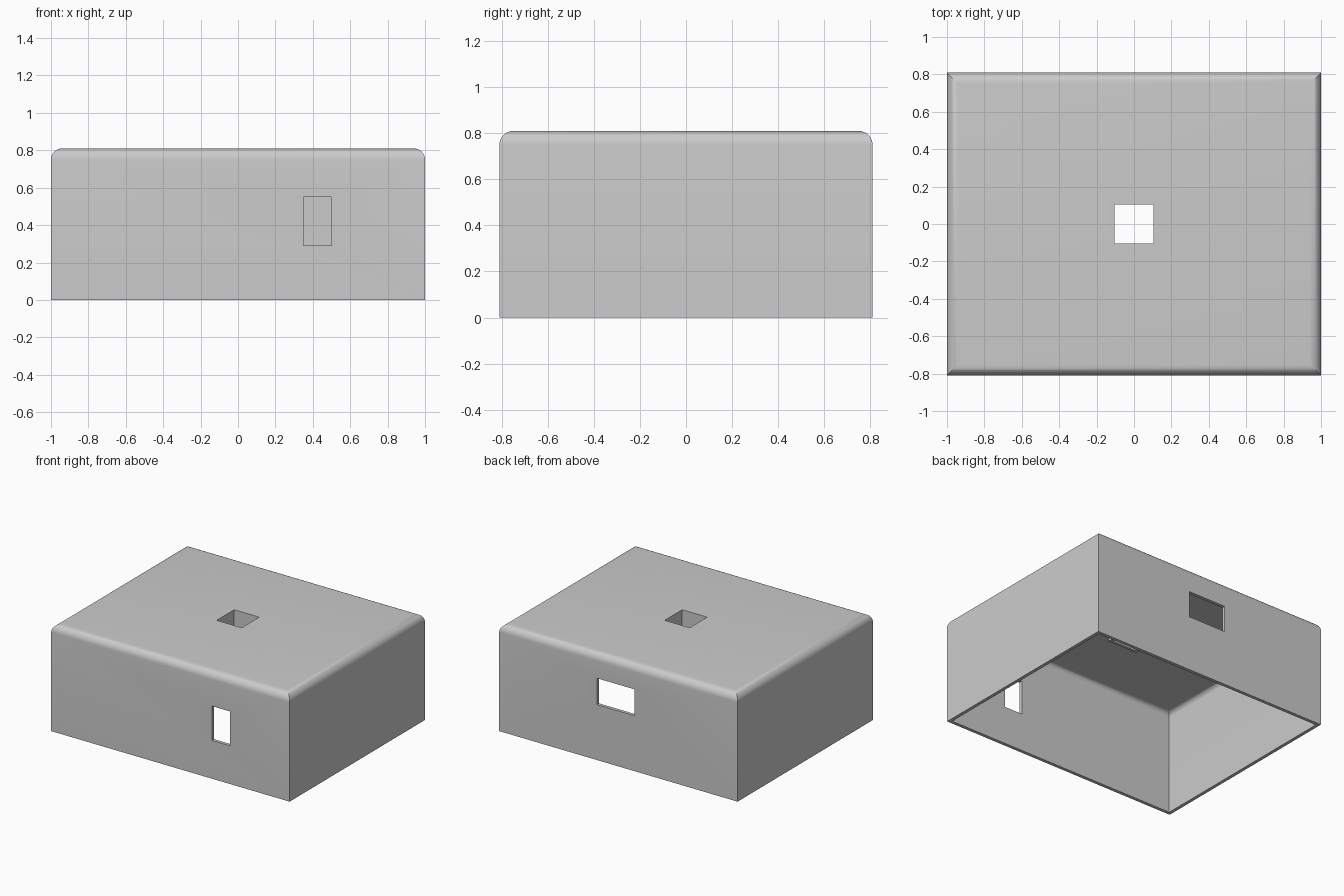
import bpy
import bmesh
from mathutils import Vector

if "Cube" in bpy.data.objects:
    bpy.data.objects.remove(bpy.data.objects["Cube"], do_unlink=True)

WALL = 0.025
HEIGHT = 0.81
HALF_X, HALF_Y = 1.0, 0.81
ROUND = 0.06
HOLE = 0.105
DUCT_BOTTOM = 0.66

grey = bpy.data.materials.new("plain_grey")
grey.use_nodes = True
colour = (0.6, 0.6, 0.6, 1)
grey.diffuse_color = colour
grey.node_tree.nodes["Principled BSDF"].inputs["Base Color"].default_value = colour


def box(name, low, high, radius=0):
    """Box between two corners, with optional rounding of its top edges."""
    low, high = Vector(low), Vector(high)
    bm = bmesh.new()
    bmesh.ops.create_cube(bm, size=1)
    for v in bm.verts:
        v.co = Vector([(high if v.co[i] > 0 else low)[i] for i in range(3)])
    if radius:
        top = [e for e in bm.edges if all(v.co.z > high.z - 0.001 for v in e.verts)]
        bmesh.ops.bevel(bm, geom=top, offset=radius, segments=8,
                        profile=0.5, affect='EDGES')
    bmesh.ops.recalc_face_normals(bm, faces=bm.faces)
    mesh = bpy.data.meshes.new(name)
    bm.to_mesh(mesh)
    bm.free()
    mesh.materials.append(grey)
    obj = bpy.data.objects.new(name, mesh)
    bpy.context.collection.objects.link(obj)
    return obj


def cut(target, cutters):
    """Subtract each cutter and apply the result."""
    bpy.ops.object.select_all(action='DESELECT')
    bpy.context.view_layer.objects.active = target
    target.select_set(True)
    for cutter in cutters:
        mod = target.modifiers.new("cut", 'BOOLEAN')
        mod.operation = 'DIFFERENCE'
        mod.solver = 'EXACT'
        mod.object = cutter
        bpy.ops.object.modifier_apply(modifier=mod.name)
    bpy.ops.object.shade_smooth_by_angle()


# Hollow cover, open underneath, with rounded top edges
cover = box("cover", (-HALF_X, -HALF_Y, 0), (HALF_X, HALF_Y, HEIGHT), ROUND)
cavity = box("cavity_cutter", (WALL - HALF_X, WALL - HALF_Y, -0.1),
             (HALF_X - WALL, HALF_Y - WALL, HEIGHT - WALL), ROUND - WALL)

# Openings in the front, back and top
front_opening = box("front_opening_cutter", (0.35, -0.9, 0.29), (0.5, -0.7, 0.55))
back_opening = box("back_opening_cutter", (-0.135, 0.7, 0.42), (0.18, 0.9, 0.62))
top_opening = box("top_opening_cutter", (-HOLE, -HOLE, 0.6), (HOLE, HOLE, 0.9))

# Square duct hanging below the top opening
outer = HOLE + 0.02
duct = box("top_duct", (-outer, -outer, DUCT_BOTTOM), (outer, outer, HEIGHT - 0.01))

cut(cover, [cavity, front_opening, back_opening, top_opening])
cut(duct, [top_opening])

# Remove the helpers
for helper in (cavity, front_opening, back_opening, top_opening):
    bpy.data.objects.remove(helper, do_unlink=True)
